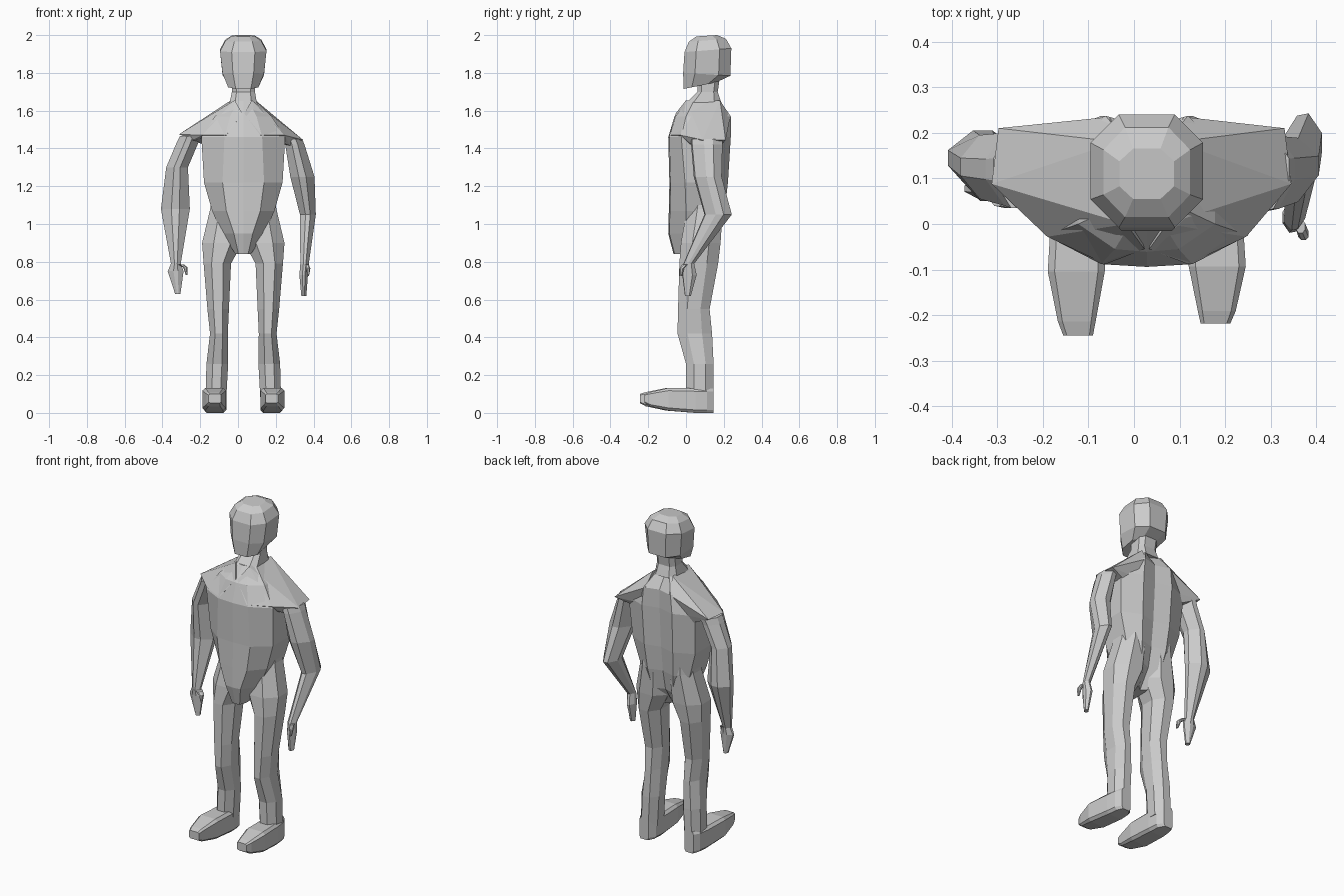
import bpy, bmesh

MID = 0.028  # body centre line in x


def finish(name, bm):
    bmesh.ops.recalc_face_normals(bm, faces=bm.faces)
    me = bpy.data.meshes.new(name)
    bm.to_mesh(me)
    bm.free()
    ob = bpy.data.objects.new(name, me)
    bpy.context.collection.objects.link(ob)
    return ob


def loft(name, rings):
    """Skin a list of equal-length point rings and cap both ends."""
    bm = bmesh.new()
    rows = [[bm.verts.new(p) for p in ring] for ring in rings]
    n = len(rows[0])
    for a, b in zip(rows, rows[1:]):
        for i in range(n):
            j = (i + 1) % n
            bm.faces.new((a[i], a[j], b[j], b[i]))
    bm.faces.new(rows[0])
    bm.faces.new(rows[-1])
    return finish(name, bm)


def hull(name, pts):
    bm = bmesh.new()
    for p in pts:
        bm.verts.new(p)
    bmesh.ops.convex_hull(bm, input=bm.verts)
    return finish(name, bm)


def octagon(u0, u1, v0, v1, c=0.28):
    """Rectangle with chamfered corners."""
    a, b = (u1 - u0) * c, (v1 - v0) * c
    return [(u0 + a, v0), (u1 - a, v0), (u1, v0 + b), (u1, v1 - b),
            (u1 - a, v1), (u0 + a, v1), (u0, v1 - b), (u0, v0 + b)]


def limb(name, sections, c=0.28, skew=0.0):
    """Sections are (z, x0, x1, y0, y1); skew slides y along x."""
    return loft(name, [[(x, y + skew * (x - (x0 + x1) / 2), z)
                        for x, y in octagon(x0, x1, y0, y1, c)]
                       for z, x0, x1, y0, y1 in sections])


# Head: tilted rings (front z, back z, half width, front y, back y)
head = []
for zf, zb, h, y0, y1 in [(1.715, 1.75, .08, -.013, .16),
                          (1.80, 1.785, .11, -.015, .235),
                          (1.91, 1.93, .123, -.008, .24),
                          (1.965, 1.98, .095, .015, .212),
                          (1.993, 2.0, .06, .055, .165)]:
    head.append([(x, y, zf + (zb - zf) * (y - y0) / (y1 - y0))
                 for x, y in octagon(MID - h, MID + h, y0, y1, .25)])
loft("head", head)

# Neck
limb("neck", [(1.78, -.035, .09, .06, .18), (1.70, -.032, .09, .06, .168),
              (1.64, -.045, .10, .0, .188)], .2)

# Torso: z, half width, side front y, front y, front half width,
#        side back y, back y, back half width
torso = []
for z, h, sf, yf, wf, sb, yb, wb in [
        (1.65, .065, .04, .01, .03, .15, .182, .045),
        (1.57, .15, .0, -.055, .07, .18, .237, .09),
        (1.46, .222, -.025, -.088, .10, .19, .237, .10),
        (1.22, .208, -.005, -.082, .11, .17, .222, .095),
        (1.07, .165, .0, -.085, .09, .16, .205, .085),
        (0.95, .115, .0, -.088, .05, .14, .18, .07),
        (0.84, .04, -.02, -.06, .025, .08, .11, .03)]:
    half = [(h, sf), (h, sb), (wb, yb)]
    left = [(-x, y) for x, y in reversed(half)]
    ring = [(0, yf - .006), (wf, yf)] + half + [(0, yb - .025)] + left + [(-wf, yf)]
    torso.append([(MID + x, y, z) for x, y in ring])
loft("torso", torso)

# Shoulder yokes sloping from neck to arm
for side, tip in ((1, .345), (-1, -.312)):
    pts = [(MID + side * x, y, z) for x, y, z in [
        (.045, .0, 1.655), (.065, .18, 1.655), (.08, .235, 1.57),
        (.005, -.055, 1.585), (.09, -.088, 1.47), (.218, -.028, 1.47),
        (.10, .2, 1.45), (.21, .19, 1.42)]]
    z = 1.445 if side > 0 else 1.475
    pts += [(tip, .088, z), (tip - side * .015, .21, z),
            (tip - side * .07, .04, z - .03)]
    hull("shoulder_right" if side > 0 else "shoulder_left", pts)

# Arms with mitten hands
limb("arm_right", [(1.45, .24, .34, .03, .19), (1.42, .25, .352, .03, .19),
                   (1.25, .277, .405, .045, .185), (1.05, .328, .412, .10, .24),
                   (.79, .33, .375, -.012, .042), (.73, .325, .37, -.018, .055),
                   (.62, .335, .362, -.005, .025)], .35, .2)
limb("arm_left", [(1.465, -.308, -.2, .035, .205), (1.43, -.325, -.21, .04, .2),
                  (1.30, -.38, -.265, .055, .195), (1.08, -.408, -.255, .085, .205),
                  (.79, -.355, -.303, .05, .105), (.75, -.372, -.288, .055, .10),
                  (.63, -.333, -.305, .06, .09)], .36)
limb("thumb_right", [(.785, .355, .375, -.02, .01), (.765, .36, .383, -.035, -.01),
                     (.725, .368, .376, -.035, -.02)])
limb("thumb_left", [(.785, -.315, -.285, .04, .08), (.77, -.29, -.266, .035, .065),
                    (.73, -.277, -.268, .035, .05)])

# Legs: z, inner x, outer x, front y, back y (mirrored about the centre line)
LEG = [(1.2, .01, .165, .03, .19), (1.08, .005, .175, .005, .195),
       (.9, .005, .218, -.027, .183), (.79, .065, .21, -.035, .17),
       (.55, .076, .19, -.042, .125), (.42, .082, .176, -.045, .138),
       (.26, .08, .195, .0, .146), (.08, .09, .2, .0, .146)]
# Feet: y, inner x, outer x, bottom z, top z
FOOT = [(.146, .12, .18, .0, .13), (.11, .095, .2, .0, .13),
        (.05, .09, .208, .0, .13), (-.10, .092, .217, .012, .132),
        (-.205, .112, .195, .035, .11), (-.235, .118, .183, .052, .10)]
for side, tag in ((1, "right"), (-1, "left")):
    limb("leg_" + tag, [(z, *sorted((MID + side * a, MID + side * b)), y0, y1)
                        for z, a, b, y0, y1 in LEG], .29)
    # the right toe sits a little further back than the left
    k = .93 if side > 0 else 1.04
    loft("foot_" + tag, [[(MID + side * x, y * k if y < 0 else y, z)
                          for x, z in octagon(a, b, z0, z1, .12)]
                         for y, a, b, z0, z1 in FOOT])
